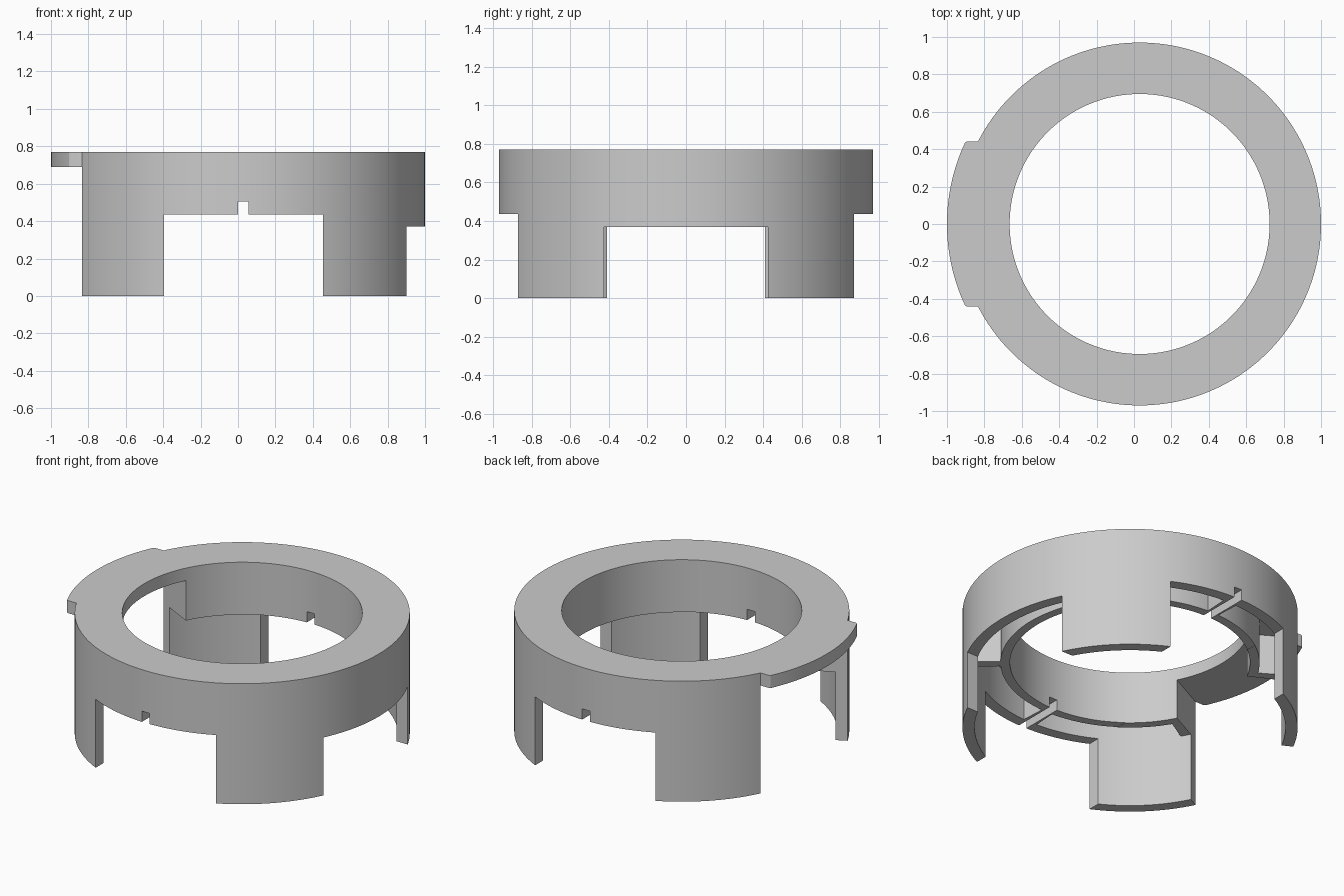
import bpy, bmesh
from math import radians, sin, cos

cube = bpy.data.objects.get("Cube")
if cube:
    bpy.data.objects.remove(cube)

CX = 0.03                                  # ring axis
RADII = (0.695, 0.75, 0.90, 0.97, 1.03)    # inner wall, channel, outer wall, tab
LEVELS = (0, 0.435, 0.69, 0.77)            # legs, rim, top plate
TAB_HALF = 0.44
RIBS = ((39, 43), (87, 93), (149, 153))    # degrees, mirrored front to back

grey = bpy.data.materials.new("plain grey")
grey.use_nodes = True
grey.diffuse_color = (0.6, 0.6, 0.6, 1)
bsdf = next(n for n in grey.node_tree.nodes if n.type == 'BSDF_PRINCIPLED')
bsdf.inputs["Base Color"].default_value = (0.6, 0.6, 0.6, 1)


def filled(a, r, z):
    """Whether the cell at degree a, radius band r and height band z is solid."""
    if not (0 <= r <= 3 and 0 <= z <= 2):
        return False
    off = abs((a % 360) + 0.5 - 180)       # degrees away from the tab
    side = 180 - off
    open_side = side > 153
    if r == 3:
        return open_side and z == 2        # flange tab
    if z == 2:
        return True                        # top plate
    if open_side:
        return False
    if r == 2:
        return True                        # outer wall and legs
    if z == 0:
        return False
    return r == 0 or any(lo < side < hi for lo, hi in RIBS)


def build_collar():
    bm = bmesh.new()
    cache = {}

    def vert(a, r, z):
        key = (a % 360, r, z)
        if key not in cache:
            x, y = RADII[r] * cos(radians(a)), RADII[r] * sin(radians(a))
            if r == 4:
                y = max(-TAB_HALF, min(TAB_HALF, y))   # straight tab ends
            cache[key] = bm.verts.new((CX + x, y, LEVELS[z]))
        return cache[key]

    # Skin every boundary between a solid cell and an empty one
    for a in range(360):
        for r in range(4):
            for z in range(3):
                if not filled(a, r, z):
                    continue
                for axis in range(3):
                    for step in (0, 1):
                        near = [a, r, z]
                        near[axis] += 2 * step - 1
                        if filled(*near):
                            continue
                        quad = []
                        for u, v in ((0, 0), (1, 0), (1, 1), (0, 1)):
                            corner = [a, r, z]
                            corner[axis] += step
                            corner[(axis + 1) % 3] += u
                            corner[(axis + 2) % 3] += v
                            quad.append(vert(*corner))
                        bm.faces.new(quad)
    bmesh.ops.recalc_face_normals(bm, faces=bm.faces)
    mesh = bpy.data.meshes.new("collar")
    bm.to_mesh(mesh)
    bm.free()
    mesh.materials.append(grey)
    ob = bpy.data.objects.new("collar", mesh)
    bpy.context.collection.objects.link(ob)
    return ob


def cut_box(body, x0, x1, y0, y1, z0, z1):
    bm = bmesh.new()
    bmesh.ops.create_cube(bm, size=1)
    bmesh.ops.scale(bm, vec=(x1 - x0, y1 - y0, z1 - z0), verts=bm.verts)
    bmesh.ops.translate(bm, vec=((x0 + x1) / 2, (y0 + y1) / 2, (z0 + z1) / 2),
                        verts=bm.verts)
    mesh = bpy.data.meshes.new("cutter")
    bm.to_mesh(mesh)
    bm.free()
    mesh.materials.append(grey)
    tool = bpy.data.objects.new("cutter", mesh)
    bpy.context.collection.objects.link(tool)
    mod = body.modifiers.new("cut", 'BOOLEAN')
    mod.operation, mod.solver, mod.object = 'DIFFERENCE', 'EXACT', tool
    deps = bpy.context.evaluated_depsgraph_get()
    result = bpy.data.meshes.new_from_object(body.evaluated_get(deps))
    body.modifiers.clear()
    body.data = result
    bpy.data.objects.remove(tool)


collar = build_collar()

# Gaps between the four legs: front and back, then left
gap = 0.4253
cut_box(collar, CX - gap, CX + gap, -1.2, 1.2, -0.1, 0.4365)
cut_box(collar, 0.5, 1.2, -gap, gap, -0.1, 0.37)

# Notch running front to back
cut_box(collar, 0.0, 0.055, -1.2, 1.2, 0.3, 0.505)

# Smooth the curved walls, keep cut edges crisp
bpy.ops.object.select_all(action='DESELECT')
collar.select_set(True)
bpy.context.view_layer.objects.active = collar
bpy.ops.object.shade_smooth_by_angle(angle=radians(20))
